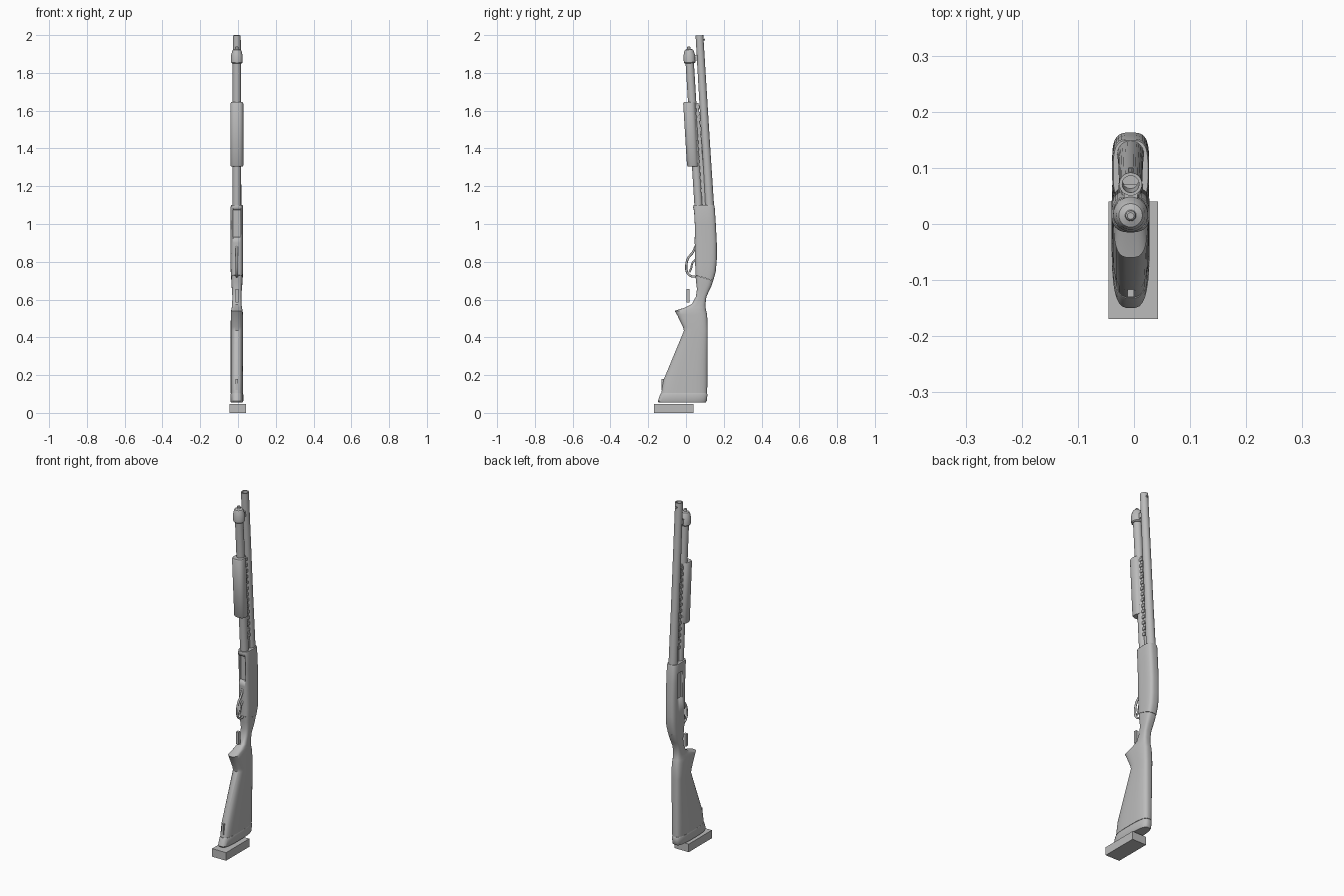
import bpy, bmesh, math
from mathutils import Vector

if "Cube" in bpy.data.objects:
    bpy.data.objects.remove(bpy.data.objects["Cube"])

GREY = (0.5, 0.5, 0.5, 1)
mat = bpy.data.materials.new("plain grey")
mat.use_nodes = True
mat.diffuse_color = GREY
mat.node_tree.nodes["Principled BSDF"].inputs["Base Color"].default_value = GREY

CX = -0.006  # centre plane of the long parts


def finish(name, bm):
    bmesh.ops.recalc_face_normals(bm, faces=bm.faces[:])
    me = bpy.data.meshes.new(name)
    bm.to_mesh(me)
    bm.free()
    ob = bpy.data.objects.new(name, me)
    bpy.context.collection.objects.link(ob)
    me.materials.append(mat)
    bpy.ops.object.select_all(action='DESELECT')
    ob.select_set(True)
    bpy.context.view_layer.objects.active = ob
    bpy.ops.object.shade_smooth_by_angle(angle=math.radians(35))
    return ob


def skin(name, rings):
    """Bridge rings of points and cap both ends."""
    bm = bmesh.new()
    loops = [[bm.verts.new(p) for p in ring] for ring in rings]
    n = len(loops[0])
    for a, b in zip(loops, loops[1:]):
        for i in range(n):
            j = (i + 1) % n
            bm.faces.new((a[i], a[j], b[j], b[i]))
    bm.faces.new(loops[0])
    bm.faces.new(loops[-1])
    return finish(name, bm)


def loft(name, sections, power=3.0, n=32):
    """Sections: (z, front y, back y, half width, tilt)."""
    rings = []
    for z, y0, y1, hw, tilt in sections:
        ring = []
        for i in range(n):
            a = math.tau * (i + 0.5) / n
            c, s = math.cos(a), math.sin(a)
            dx = math.copysign(abs(c) ** (2 / power), c) * hw
            dy = math.copysign(abs(s) ** (2 / power), s) * (y1 - y0) / 2
            ring.append((CX + dx, (y0 + y1) / 2 + dy, z + tilt * dy))
        rings.append(ring)
    return skin(name, rings)


def turned(name, base, top, profile, n=28):
    """Profile of (distance along axis from base, radius)."""
    base, top = Vector(base), Vector(top)
    axis = (top - base).normalized()
    u = Vector((1, 0, 0))
    v = axis.cross(u)
    return skin(name, [[base + axis * d + (u * math.cos(math.tau * i / n)
                + v * math.sin(math.tau * i / n)) * r for i in range(n)]
                for d, r in profile])


def box(name, lo, hi):
    bm = bmesh.new()
    bmesh.ops.create_cube(bm, size=1)
    for v in bm.verts:
        v.co = [(a + b) / 2 + c * (b - a) for a, b, c in zip(lo, hi, v.co)]
    return finish(name, bm)


def tube(name, points, radius):
    cu = bpy.data.curves.new(name, 'CURVE')
    cu.dimensions = '3D'
    cu.bevel_depth = radius
    cu.bevel_resolution = 2
    cu.use_fill_caps = True
    sp = cu.splines.new('BEZIER')
    sp.bezier_points.add(len(points) - 1)
    for bp, (y, z) in zip(sp.bezier_points, points):
        bp.co = (CX, y, z)
        bp.handle_left_type = bp.handle_right_type = 'AUTO'
    ob = bpy.data.objects.new(name, cu)
    bpy.context.collection.objects.link(ob)
    cu.materials.append(mat)


def cut(ob, cutter):
    cutter.hide_render = True
    cutter.hide_viewport = True
    mod = ob.modifiers.new(cutter.name, 'BOOLEAN')
    mod.object = cutter
    mod.solver = 'EXACT'


# Barrel with open bore, bead and clamp
length = 0.91
turned("barrel", (CX, 0.125, 1.09), (CX, 0.071, 2.0),
       [(0, 0.024), (0.3, 0.022), (length, 0.0205), (length, 0.015), (0.8, 0.014)])
turned("front_bead", (CX, 0.09, 1.975), (CX, 0.102, 1.977), [(0, 0.005), (0.01, 0.005)], 10)
box("barrel_clamp", (CX - 0.012, 0.02, 1.865), (CX + 0.012, 0.07, 1.895))

# Magazine tube and domed cap
m0, m1 = (CX, 0.067, 1.09), (CX, 0.015, 1.93)
turned("magazine_tube", m0, m1, [(0, 0.022), (0.79, 0.022)])
turned("magazine_cap", m0, m1,
       [(0.762, 0.026), (0.767, 0.031), (0.805, 0.031), (0.812, 0.028), (0.825, 0.026),
        (0.834, 0.021), (0.838, 0.010), (0.84, 0.009), (0.848, 0.009), (0.851, 0.006)])

# Sliding grip and the ribbed bar behind it
loft("sliding_grip", [(1.305, 0.009, 0.064, 0.031, 0), (1.311, 0.005, 0.066, 0.034, 0),
                      (1.638, -0.015, 0.05, 0.034, 0), (1.645, -0.011, 0.048, 0.031, 0)], 2.6)
loft("action_bar", [(1.09, 0.085, 0.11, 0.01, 0), (1.64, 0.048, 0.066, 0.01, 0)], 5)
for i in range(14):
    z = 1.17 + i * 0.034
    y = 0.089 - (z - 1.17) * 0.06
    box(f"bar_rib_{i + 1}", (CX - 0.015, y - 0.011, z), (CX + 0.015, y + 0.009, z + 0.016))

# Receiver with loading and ejection openings
receiver = loft("receiver", [
    (0.715, 0.05, 0.145, 0.031, -0.3), (0.76, 0.049, 0.158, 0.033, -0.2),
    (0.81, 0.048, 0.163, 0.033, 0), (0.9, 0.046, 0.163, 0.033, 0),
    (1.0, 0.043, 0.158, 0.033, 0), (1.09, 0.038, 0.152, 0.033, 0),
    (1.1, 0.039, 0.149, 0.031, 0)], 3.4)
cut(receiver, box("loading_cutter", (CX - 0.02, 0.0, 0.93), (CX + 0.02, 0.062, 1.075)))
cut(receiver, box("ejection_cutter", (-0.06, 0.085, 0.9), (CX - 0.022, 0.125, 1.05)))

# Trigger and guard
tube("trigger_guard", [(0.052, 0.885), (0.036, 0.85), (0.012, 0.82), (0.002, 0.785),
                       (0.006, 0.745), (0.025, 0.725), (0.06, 0.722)], 0.006)
tube("trigger", [(0.06, 0.82), (0.035, 0.795), (0.027, 0.765), (0.018, 0.745)], 0.005)

# Stock and butt pad
loft("stock", [
    (0.105, -0.131, 0.112, 0.033, 0), (0.175, -0.119, 0.114, 0.033, 0),
    (0.435, -0.011, 0.115, 0.033, 0), (0.455, -0.016, 0.115, 0.033, 0),
    (0.52, -0.048, 0.112, 0.032, 0), (0.54, -0.06, 0.107, 0.031, 0),
    (0.558, -0.005, 0.104, 0.027, 0), (0.575, 0.03, 0.103, 0.025, 0),
    (0.615, 0.052, 0.108, 0.024, 0), (0.65, 0.058, 0.122, 0.026, -0.15),
    (0.685, 0.053, 0.136, 0.029, -0.25), (0.714, 0.05, 0.144, 0.03, -0.3)], 3.2)
pad = loft("butt_pad", [
    (0.056, -0.146, 0.105, 0.031, 0), (0.062, -0.15, 0.11, 0.034, 0),
    (0.098, -0.137, 0.114, 0.034, 0), (0.104, -0.133, 0.111, 0.032, 0)], 3.2)
cut(pad, turned("pad_cutter", (-0.1, -0.02, -0.43), (0.1, -0.02, -0.43),
                [(0, 0.495), (0.2, 0.495)], 96))

# Small fittings
box("grip_stud", (CX - 0.008, 0.003, 0.585), (CX + 0.008, 0.019, 0.655))
box("sling_stud", (CX - 0.006, -0.13, 0.12), (CX + 0.006, -0.11, 0.18))

# Stand block
box("stand_block", (-0.045, -0.169, 0.0), (0.043, 0.04, 0.046))
